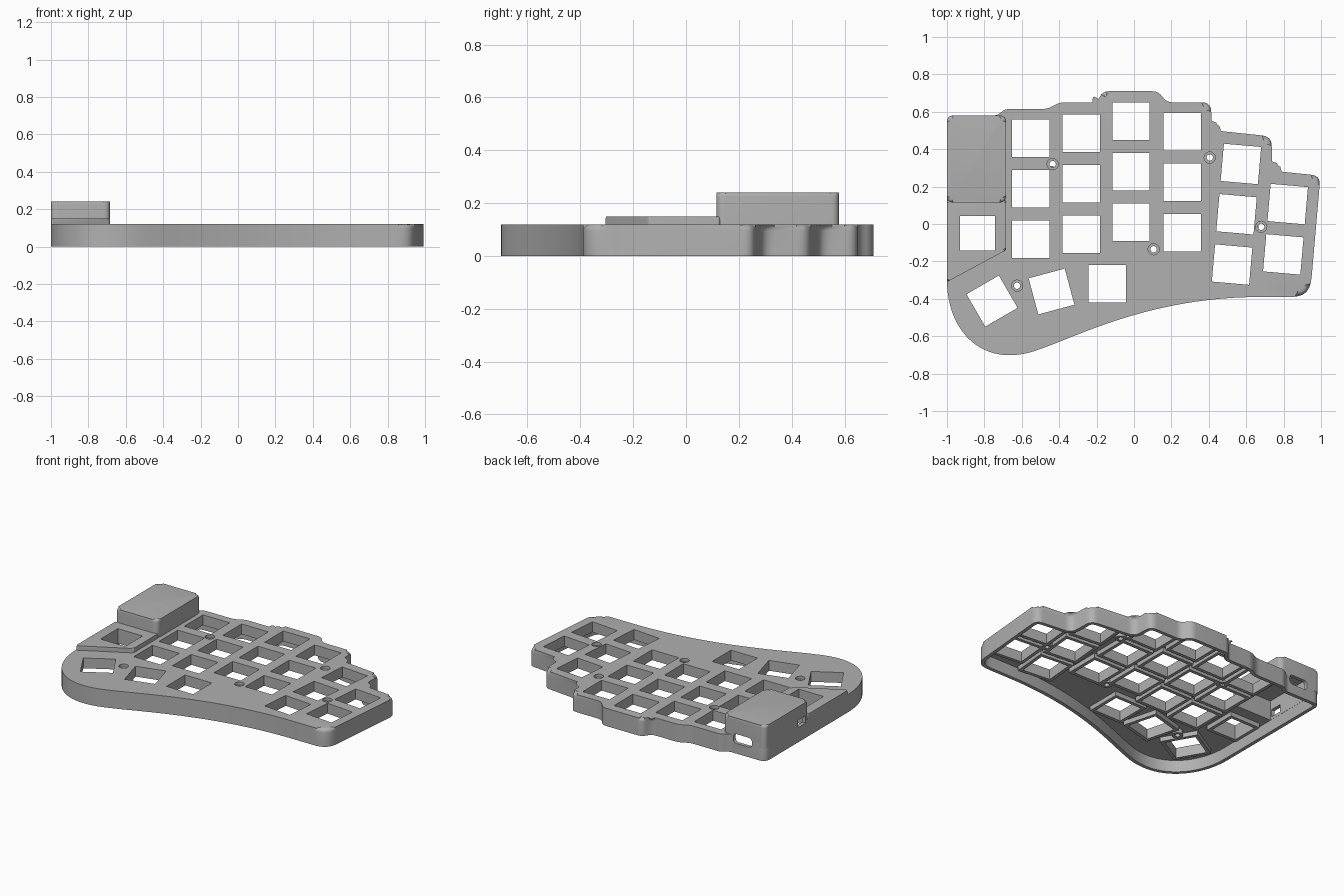
import bpy, bmesh
from math import cos, sin, radians, pi
from mathutils import Vector, Matrix
from mathutils.geometry import interpolate_bezier

cube = bpy.data.objects.get("Cube")
if cube:
    bpy.data.objects.remove(cube)

GREY = (0.44, 0.44, 0.44, 1)
mat = bpy.data.materials.new("matte grey")
mat.use_nodes = True
mat.diffuse_color = GREY
mat.node_tree.nodes["Principled BSDF"].inputs["Base Color"].default_value = GREY

PLATE_Z, TOP_Z, COVER_Z, COLLAR_Z = 0.08, 0.12, 0.24, 0.05


def fillet(points, radius, steps=6):
    """Round every corner of a closed outline."""
    out = []
    for i, p in enumerate(points):
        p = Vector(p)
        a = Vector(points[i - 1]) - p
        b = Vector(points[(i + 1) % len(points)]) - p
        r = min(radius, 0.45 * a.length, 0.45 * b.length)
        a, b = p + a.normalized() * r, p + b.normalized() * r
        for k in range(steps + 1):
            t = k / steps
            out.append(a * (1 - t) ** 2 + p * (2 * t * (1 - t)) + b * t * t)
    return out


def inset(points, d):
    """Move a counterclockwise outline inward by d."""
    out = []
    for i, p in enumerate(points):
        a = (p - points[i - 1]).normalized()
        b = (points[(i + 1) % len(points)] - p).normalized()
        n = Vector((-a.y - b.y, a.x + b.x)).normalized()
        out.append(p + n * (d / max(0.5, n.dot(Vector((-a.y, a.x))))))
    return out


def ngon(center, radius, sides, turn=0.0):
    x, y = center
    return [Vector((x + radius * cos(turn + 2 * pi * i / sides),
                    y + radius * sin(turn + 2 * pi * i / sides))) for i in range(sides)]


def square(center, size, angle):
    return ngon(center, size / 2 ** 0.5, 4, radians(45 + angle))


def rect(x0, x1, y0, y1):
    return [Vector(p) for p in ((x0, y0), (x1, y0), (x1, y1), (x0, y1))]


def add_prism(bm, outline, z0, z1):
    low = [bm.verts.new((p[0], p[1], z0)) for p in outline]
    high = [bm.verts.new((p[0], p[1], z1)) for p in outline]
    bm.faces.new(low[::-1])
    bm.faces.new(high)
    for i in range(len(low)):
        bm.faces.new((low[i - 1], low[i], high[i], high[i - 1]))


def add_ring(bm, outer, inner, z0, z1):
    loops = [[bm.verts.new((p.x, p.y, z)) for p in pts]
             for pts, z in ((outer, z0), (outer, z1), (inner, z1), (inner, z0))]
    for j in range(4):
        a, b = loops[j], loops[(j + 1) % 4]
        for i in range(len(a)):
            bm.faces.new((a[i - 1], a[i], b[i], b[i - 1]))


def finish(bm, name):
    bmesh.ops.recalc_face_normals(bm, faces=bm.faces)
    mesh = bpy.data.meshes.new(name)
    bm.to_mesh(mesh)
    bm.free()
    mesh.materials.append(mat)
    ob = bpy.data.objects.new(name, mesh)
    bpy.context.collection.objects.link(ob)
    return ob


def prisms(name, outlines, z0, z1, bevel=0.0, matrix=None):
    bm = bmesh.new()
    for outline in outlines:
        add_prism(bm, outline, z0, z1)
    if bevel:
        rim = [e for e in bm.edges if all(v.co.z > z1 - 0.001 for v in e.verts)]
        bmesh.ops.bevel(bm, geom=rim, offset=bevel, segments=4, profile=0.5,
                        affect='EDGES', clamp_overlap=False)
    if matrix:
        bm.transform(matrix)
    return finish(bm, name)


def smooth(ob):
    bpy.ops.object.select_all(action='DESELECT')
    ob.select_set(True)
    bpy.context.view_layer.objects.active = ob
    bpy.ops.object.shade_smooth_by_angle(angle=radians(35))


# Key layout: column x, middle y, key offsets, turn in degrees
keys = []
for x, y, rows, turn in ((-0.553, 0.188, (-1, 0, 1), 0), (-0.283, 0.216, (-1, 0, 1), 0),
                         (-0.016, 0.279, (-1, 0, 1), 0), (0.257, 0.223, (-1, 0, 1), 0),
                         (0.548, 0.052, (-1, 0, 1), -5), (0.81, -0.028, (-0.5, 0.5), -5)):
    for r in rows:
        a = radians(turn)
        keys.append(((x - sin(a) * r * 0.27, y + cos(a) * r * 0.27), 0.2, turn))
keys += [((-0.142, -0.32), 0.2, 0), ((-0.441, -0.361), 0.2, 15),
         ((-0.759, -0.412), 0.2, 30), ((-0.837, -0.05), 0.185, 0)]
screws = [(-0.435, 0.32), (0.405, 0.355), (0.68, -0.015), (0.105, -0.135), (-0.625, -0.33)]

# Case outline: stepped back edge with a swept front edge
steps_edge = fillet([(0.6, -0.39), (0.94, -0.39), (0.997, 0.258), (0.74, 0.285), (0.735, 0.468),
                     (0.415, 0.502), (0.412, 0.65), (0.175, 0.65), (0.13, 0.71), (-0.165, 0.71),
                     (-0.2, 0.65), (-0.4, 0.65), (-0.46, 0.615), (-0.69, 0.615), (-0.73, 0.58),
                     (-1, 0.58), (-1, -0.3)], 0.05)
steps_edge = steps_edge[7:14] + steps_edge[14:-7]
# Wider radius on the front right corner
corner = [Vector(p) for p in ((0.83, -0.39), (0.925, -0.392), (0.944, -0.35), (0.951, -0.27))]
steps_edge = [p.to_2d() for p in interpolate_bezier(*[c.to_3d() for c in corner], 10)] + steps_edge[7:]


def bezier(*pts):
    return [p.to_2d() for p in interpolate_bezier(*[Vector((x, y, 0)) for x, y in pts], 24)]


thumb_edge = bezier((-1, -0.3), (-1, -0.58), (-0.8, -0.785), (-0.5, -0.668))
front_edge = bezier((-0.5, -0.668), (-0.3, -0.6), (0.1, -0.385), (0.7, -0.39))
outline = steps_edge + thumb_edge + front_edge[1:]

# Solid parts
case = prisms("case", [outline], 0, TOP_Z, 0.025)
cover = prisms("controller_cover", [fillet(rect(-1, -0.685, 0.115, 0.58), 0.035)],
               PLATE_Z + 0.005, COVER_Z, 0.015)
side_plate = prisms("side_key_plate",
                    [fillet([(-1, -0.31), (-0.685, -0.14), (-0.685, 0.13), (-1, 0.13)], 0.015)],
                    PLATE_Z + 0.005, 0.15, 0.012)

# Cutters
cavity = prisms("cavity_cutter", [inset(outline, 0.024)], -0.05, PLATE_Z)
hollow = prisms("cover_cutter", [rect(-0.975, -0.71, 0.14, 0.555)], -0.05, COVER_Z - 0.025)
holes = prisms("key_cutter", [square(*k) for k in keys], -0.1, 0.3)
bores = prisms("screw_cutter", [ngon(s, 0.017, 20) for s in screws], -0.1, 0.3)
sinks = prisms("sink_cutter", [ngon(s, 0.03, 20) for s in screws], 0.1, 0.3)
port = prisms("port_cutter", [fillet(rect(-0.07, 0.07, -0.032, 0.032), 0.03)], -0.06, 0.06, 0,
              Matrix.Translation((-0.83, 0.575, 0.1)) @ Matrix.Rotation(pi / 2, 4, 'X'))
switch = prisms("switch_cutter", [rect(-0.04, 0.04, -0.025, 0.025)], -0.06, 0.06, 0,
                Matrix.Translation((-1, 0.19, 0.125)) @ Matrix.Rotation(pi / 2, 4, 'Z')
                @ Matrix.Rotation(pi / 2, 4, 'X'))
cutters = (cavity, hollow, holes, bores, sinks, port, switch)

for part, tools in ((case, cutters), (cover, (hollow, port, switch)), (side_plate, (holes,))):
    for tool in tools:
        mod = part.modifiers.new(tool.name, 'BOOLEAN')
        mod.operation, mod.solver, mod.object = 'DIFFERENCE', 'EXACT', tool
bpy.context.view_layer.update()
graph = bpy.context.evaluated_depsgraph_get()
for part in (case, cover, side_plate):
    mesh = bpy.data.meshes.new_from_object(part.evaluated_get(graph))
    part.modifiers.clear()
    part.data = mesh
for tool in cutters:
    bpy.data.objects.remove(tool)

# Collars under the key holes and bosses under the screws
bm = bmesh.new()
for center, size, turn in keys:
    add_ring(bm, square(center, size + 0.045, turn), square(center, size, turn),
             COLLAR_Z, PLATE_Z + 0.005)
for s in screws:
    add_ring(bm, ngon(s, 0.035, 20), ngon(s, 0.017, 20), COLLAR_Z, PLATE_Z + 0.005)
collars = finish(bm, "key_collars")

for part in (case, cover, side_plate, collars):
    smooth(part)
